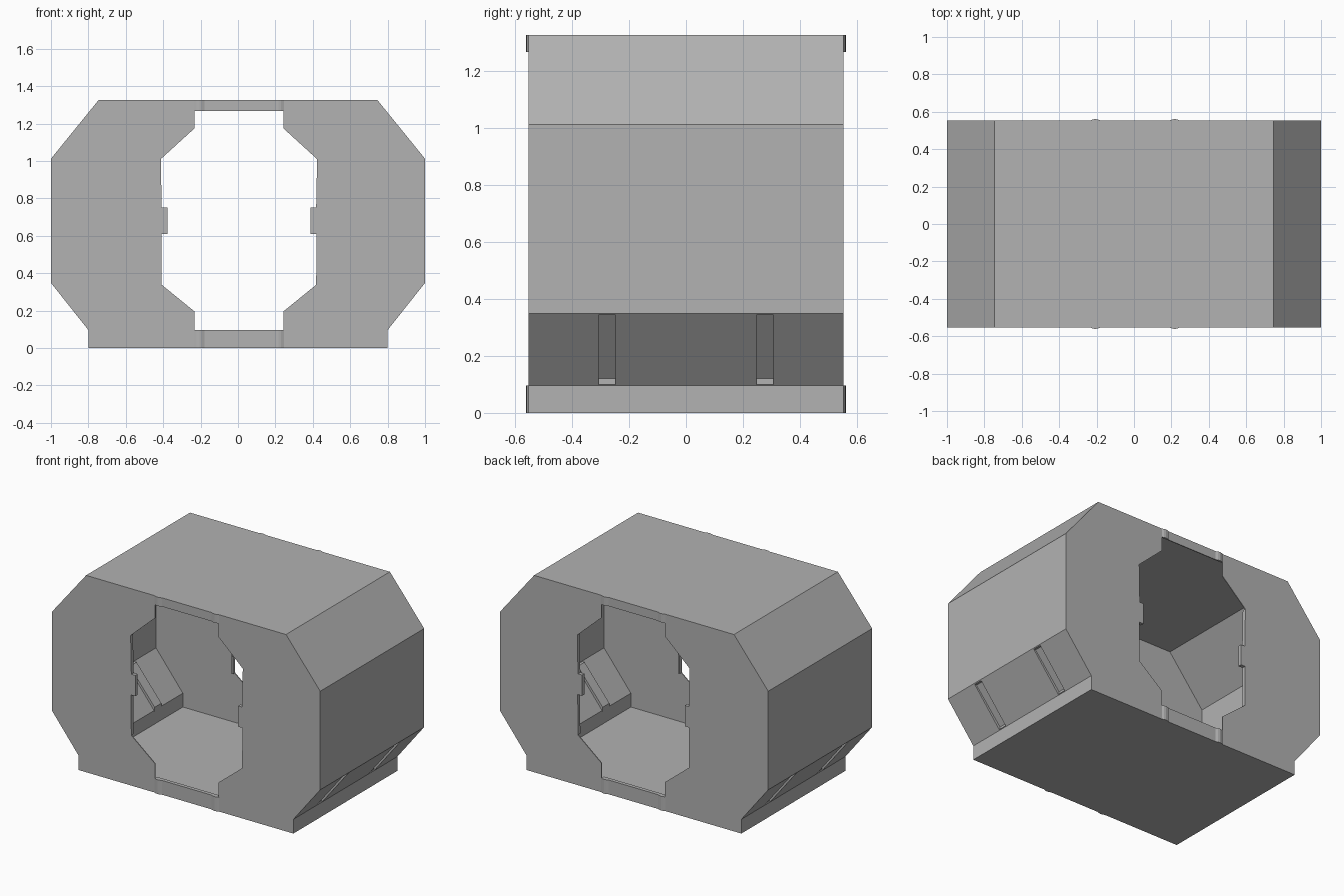
import bpy, bmesh

if "Cube" in bpy.data.objects:
    bpy.data.objects.remove(bpy.data.objects["Cube"])

HALF_Y = 0.553      # half length of the module
T = 0.006           # sheet thickness
GREY = bpy.data.materials.new("dark_grey")
GREY.diffuse_color = (0.446, 0.446, 0.446, 1)
GREY.use_nodes = True
GREY.node_tree.nodes["Principled BSDF"].inputs["Base Color"].default_value = GREY.diffuse_color


def mirrored(right, shift=0.0):
    """Closed x/z outline from its right half, listed bottom to top."""
    left = [(-x, z) for x, z in reversed(right)]
    return [(x + shift, z) for x, z in right + left]


def prism(name, outline, start, length, axis='Y'):
    """Extrude an outline: x/z along y, or x/y along z."""
    bm = bmesh.new()
    def put(a, b, c):
        return (a, c, b) if axis == 'Y' else (a, b, c)
    lo = [bm.verts.new(put(a, b, start)) for a, b in outline]
    hi = [bm.verts.new(put(a, b, start + length)) for a, b in outline]
    bm.faces.new(lo)
    bm.faces.new(hi)
    n = len(outline)
    for i in range(n):
        j = (i + 1) % n
        bm.faces.new((lo[i], lo[j], hi[j], hi[i]))
    bmesh.ops.recalc_face_normals(bm, faces=bm.faces)
    mesh = bpy.data.meshes.new(name)
    bm.to_mesh(mesh)
    bm.free()
    mesh.materials.append(GREY)
    obj = bpy.data.objects.new(name, mesh)
    bpy.context.collection.objects.link(obj)
    return obj


def cut(target, cutter):
    """Subtract the cutter, apply, and remove it."""
    cutter.hide_render = True
    mod = target.modifiers.new("cut", 'BOOLEAN')
    mod.operation = 'DIFFERENCE'
    mod.solver = 'EXACT'
    mod.object = cutter
    bpy.context.view_layer.objects.active = target
    bpy.ops.object.modifier_apply(modifier=mod.name)
    bpy.data.objects.remove(cutter)


# Outer shell and the inside room just within it
shell = prism("corridor_shell", mirrored([
    (0.80, 0.0), (0.80, 0.096), (1.0, 0.348), (1.0, 1.012), (0.745, 1.326)]),
    -HALF_Y, 2 * HALF_Y)
room = prism("room_cutter", mirrored([
    (0.80 - T, T), (0.80 - T, 0.099), (1.0 - T, 0.351), (1.0 - T, 1.009),
    (0.742, 1.326 - T)]), T - HALF_Y, 2 * (HALF_Y - T))

# Recessed slots on the lower slopes, showing as ribs inside
slot = [(0.797, 0.10), (0.797, 0.12), (0.982, 0.343), (1.1, 0.343), (1.1, 0.10)]
rib = [(0.790, 0.094), (0.790, 0.122), (0.975, 0.349), (1.1, 0.349), (1.1, 0.094)]
spots = [(side, y) for side in (-1, 1) for y in (-0.277, 0.277)]
for side, y in spots:
    cut(room, prism("rib_cutter", [(side * x, z) for x, z in rib],
                    y - 0.03 - T, 0.06 + 2 * T))
room.hide_render = True
cut(shell, room)
for side, y in spots:
    cut(shell, prism("slot_cutter", [(side * x, z) for x, z in slot],
                     y - 0.03, 0.06))

# Doorways through both end walls, with side tabs
jamb = [(0.413, 0.338), (0.415, 0.61), (0.383, 0.61), (0.383, 0.75),
        (0.413, 0.75), (0.418, 1.01)]
SHIFT = 0.005
cut(shell, prism("door_cutter", mirrored(
    [(0.237, 0.096), (0.237, 0.195)] + jamb + [(0.237, 1.175), (0.237, 1.267)],
    SHIFT), -0.7, 1.4))

for end in (-1, 1):
    # Thin lips along the door sides and sill
    start = -HALF_Y if end < 0 else HALF_Y - 0.025
    for side in (-1, 1):
        edge = [(side * x + SHIFT, z) for x, z in jamb]
        back = [(side * 0.424 + SHIFT, 1.01), (side * 0.424 + SHIFT, 0.338)]
        prism("door_side_lip", edge + back, start, 0.025)
    prism("door_sill_lip", [(-0.232, 0.09), (0.242, 0.09), (0.242, 0.096),
                            (-0.232, 0.096)], start, 0.025)
    # Small rounded bumps above and below each doorway
    bump = [(-0.028, -0.004), (0.028, -0.004), (0.028, 0.0), (0.014, 0.006),
            (0.0, 0.008), (-0.014, 0.006), (-0.028, 0.0)]
    for x in (-0.207, 0.217):
        for z, height in ((0.0, 0.096), (1.267, 0.059)):
            prism("frame_bump", [(x + a, end * (HALF_Y + b)) for a, b in bump],
                  z, height, 'Z')
